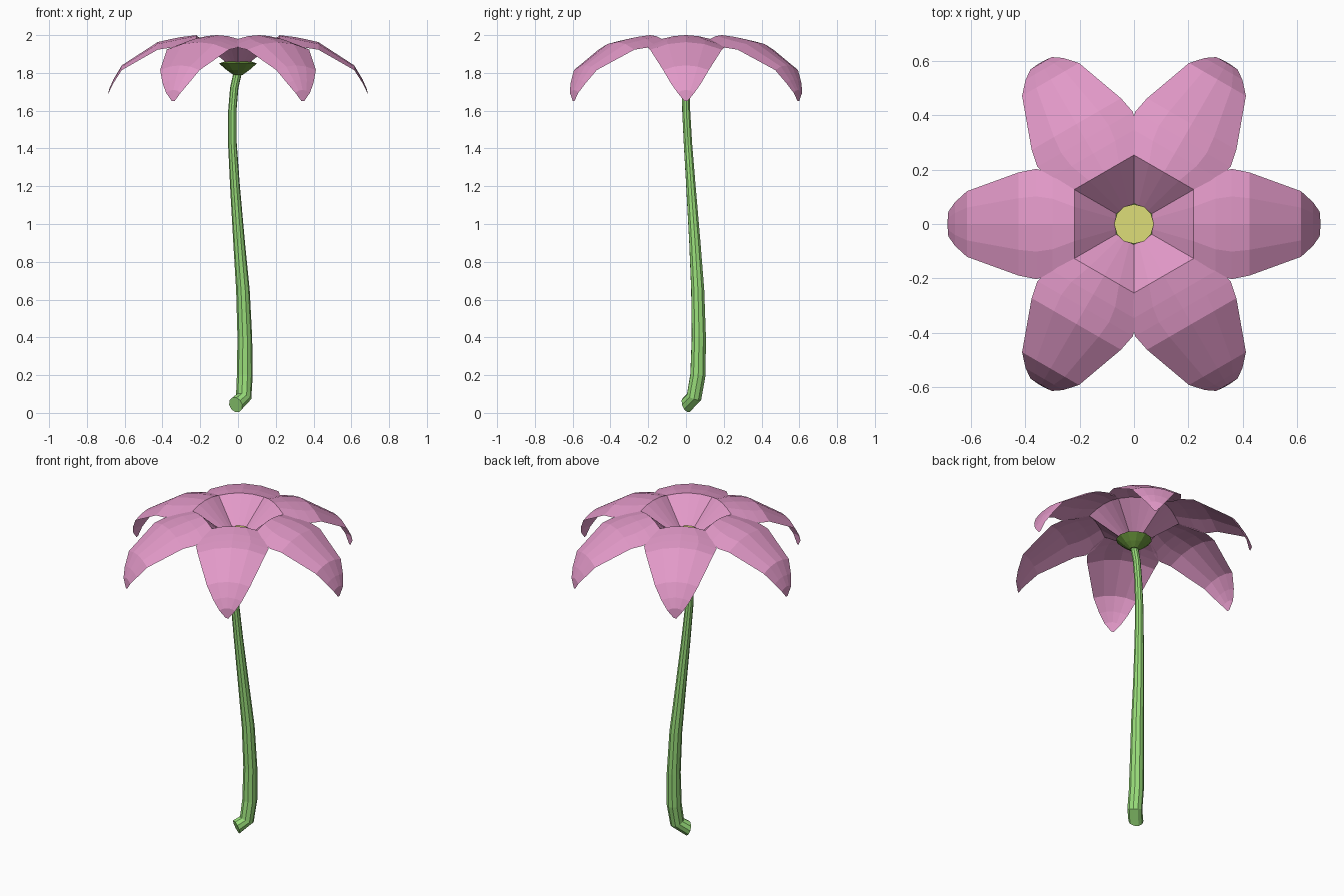
import bpy, bmesh, math
from mathutils import Vector, Matrix

if "Cube" in bpy.data.objects:
    bpy.data.objects.remove(bpy.data.objects["Cube"])


def material(name, rgb):
    m = bpy.data.materials.new(name)
    lin = [((c / 255 + 0.055) / 1.055) ** 2.4 for c in rgb]
    m.diffuse_color = (*lin, 1)
    m.use_nodes = True
    m.node_tree.nodes["Principled BSDF"].inputs["Base Color"].default_value = m.diffuse_color
    return m


pink = material("petal_pink", (226, 153, 200))
green = material("stem_green", (153, 221, 122))
olive = material("calyx_green", (106, 150, 60))
yellow = material("centre_yellow", (222, 222, 120))


def finish(bm, name, mat):
    bmesh.ops.recalc_face_normals(bm, faces=bm.faces)
    me = bpy.data.meshes.new(name)
    bm.to_mesh(me)
    bm.free()
    me.materials.append(mat)
    ob = bpy.data.objects.new(name, me)
    bpy.context.collection.objects.link(ob)
    return ob


def skin(bm, rows, closed):
    """Bridge successive rows of vertices with quads."""
    n = len(rows[0])
    for a, b in zip(rows, rows[1:]):
        for i in range(n if closed else n - 1):
            j = (i + 1) % n
            bm.faces.new((a[i], a[j], b[j], b[i]))


# Petals: rows of (distance out, ridge height, half width, edge droop)
PETAL = [(0.062, 1.855, 0.036, 0.0), (0.22, 2.0, 0.127, 0.02),
         (0.30, 1.99, 0.186, 0.04), (0.36, 1.978, 0.203, 0.045),
         (0.425, 1.963, 0.19, 0.04), (0.615, 1.84, 0.121, 0.025),
         (0.66, 1.765, 0.08, 0.02), (0.684, 1.71, 0.045, 0.015),
         (0.687, 1.65, 0.008, 0.0)]
for k in range(6):
    bm = bmesh.new()
    rows = [[bm.verts.new((x, t * w, z - d * t * t)) for t in (-1, -0.5, 0, 0.5, 1)]
            for x, z, w, d in PETAL]
    skin(bm, rows, False)
    bmesh.ops.rotate(bm, verts=bm.verts, cent=(0, 0, 0),
                     matrix=Matrix.Rotation(math.radians(60 * k), 3, 'Z'))
    finish(bm, f"petal_{k + 1}", pink)


def lathe(name, profile, sides, mat):
    bm = bmesh.new()
    rows = [[bm.verts.new((r * math.cos(math.tau * i / sides),
                           r * math.sin(math.tau * i / sides), z))
             for i in range(sides)] for r, z in profile]
    skin(bm, rows, True)
    bm.faces.new(rows[0])
    bm.faces.new(rows[-1])
    return finish(bm, name, mat)


# Calyx under the petals and flower centre
lathe("calyx", [(0.025, 1.79), (0.06, 1.815), (0.1, 1.85), (0.07, 1.86)], 12, olive)
lathe("flower_centre", [(0.06, 1.856), (0.073, 1.868)], 12, yellow)

# Stem: path of (x, y, z, radius) from the curled foot up to the calyx
STEM = [(-0.012, 0.002, 0.043, 0.042), (0.03, 0.043, 0.085, 0.042),
        (0.036, 0.063, 0.2, 0.042), (0.036, 0.068, 0.4, 0.039),
        (0.026, 0.062, 0.65, 0.036), (0.006, 0.047, 0.9, 0.031),
        (-0.016, 0.026, 1.2, 0.026), (-0.03, 0.01, 1.43, 0.023),
        (-0.03, 0.001, 1.6, 0.022), (-0.02, 0.0, 1.72, 0.022),
        (0.0, 0.0, 1.81, 0.022)]
pts = [Vector(p[:3]) for p in STEM]
bm = bmesh.new()
rows = []
for i, p in enumerate(pts):
    if i == 0:
        t = Vector((0.5, 0.75, 0.3)).normalized()
    else:
        t = (pts[min(i + 1, len(pts) - 1)] - pts[i - 1]).normalized()
    u = Vector((1, -0.67, 0))
    u = (u - t * u.dot(t)).normalized()
    v = t.cross(u)
    rows.append([bm.verts.new(p + STEM[i][3] * (u * math.cos(a) + v * math.sin(a)))
                 for a in (math.tau * j / 10 for j in range(10))])
skin(bm, rows, True)
bm.faces.new(rows[0])
bm.faces.new(rows[-1])
finish(bm, "stem", green)
